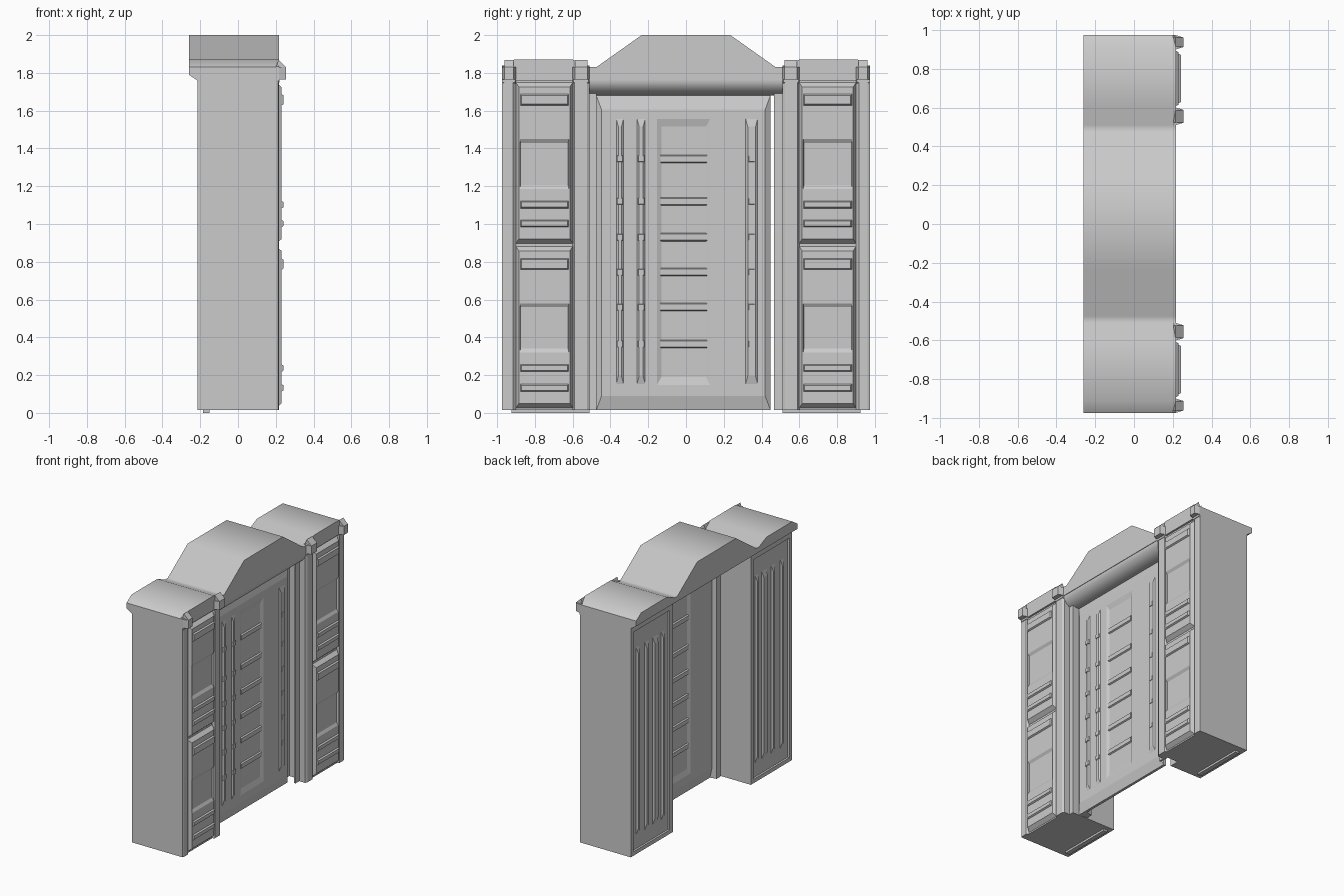
import bpy, bmesh, math
from mathutils import Vector

if "Cube" in bpy.data.objects:
    bpy.data.objects.remove(bpy.data.objects["Cube"])

D = 0.035   # forward shift of the door assembly
Y = 0.973   # half width


def finish(name, bm):
    bmesh.ops.recalc_face_normals(bm, faces=bm.faces)
    me = bpy.data.meshes.new(name)
    bm.to_mesh(me)
    bm.free()
    ob = bpy.data.objects.new(name, me)
    bpy.context.collection.objects.link(ob)
    return ob


def prism(name, pts, offset):
    """Extrude a planar polygon along a vector."""
    bm = bmesh.new()
    f = bm.faces.new([bm.verts.new(p) for p in pts])
    r = bmesh.ops.extrude_face_region(bm, geom=[f])
    bmesh.ops.translate(bm, vec=Vector(offset),
                        verts=[g for g in r['geom'] if isinstance(g, bmesh.types.BMVert)])
    return finish(name, bm)


def block(name, x0, x1, y, z, iy=0.0, iz=0.0):
    """Box from x0 to x1 whose x1 face is inset by iy, iz (chamfered panel)."""
    bm = bmesh.new()
    (y0, y1), (z0, z1) = sorted(y), z
    rings = []
    for x, a, b in ((x0, 0, 0), (x1, iy, iz)):
        rings.append([bm.verts.new(p) for p in ((x, y0 + a, z0 + b), (x, y1 - a, z0 + b),
                                                (x, y1 - a, z1 - b), (x, y0 + a, z1 - b))])
    a, b = rings
    bm.faces.new(a)
    bm.faces.new(b)
    for i in range(4):
        j = (i + 1) % 4
        bm.faces.new((a[i], a[j], b[j], b[i]))
    return finish(name, bm)


def cut(ob, cutter):
    m = ob.modifiers.new("cut", 'BOOLEAN')
    m.operation, m.object, m.solver = 'DIFFERENCE', cutter, 'EXACT'
    dg = bpy.context.evaluated_depsgraph_get()
    me = bpy.data.meshes.new_from_object(ob.evaluated_get(dg))
    ob.modifiers.clear()
    ob.data = me
    bpy.data.objects.remove(cutter)


def smooth(ob):
    bpy.ops.object.select_all(action='DESELECT')
    ob.select_set(True)
    bpy.context.view_layer.objects.active = ob
    bpy.ops.object.shade_smooth_by_angle(angle=math.radians(40))


def rib(name, x0, x1, y, z):
    """Vertical bar with long sloping ends."""
    return block(name, x0, x1, y, z, 0.012, 0.045)


# roof with raised centre gable
half = [(Y, 1.83), (0.91, 1.87), (0.60, 1.87), (0.51, 1.83), (0.475, 1.83), (0.235, 2.0)]
outline = [(Y, 1.79)] + half + [(-y, z) for y, z in reversed(half)] + [(-Y, 1.79)]
smooth(prism("roof", [(-0.26, y, z) for y, z in outline], (0.477, 0, 0)))
prism("roof_cornice", [(-0.215, -Y, 1.76), (0.217, -Y, 1.76), (0.217, -Y, 1.79),
                       (-0.26, -Y, 1.79)], (0, 2 * Y, 0))

# coved lintel over the door
smooth(prism("door_lintel", [(x, -0.51, z) for x, z in
       ((0.213, 1.77), (0.213, 1.75), (0.205, 1.73), (0.19, 1.71), (0.165, 1.692),
        (0.13, 1.682), (0.10, 1.68), (0.03 + D, 1.68), (0.03 + D, 1.77))], (0, 1.02, 0)))

for s, side in ((-1, "left"), (1, "right")):
    # pillar plan with two front posts; right one has a door pocket
    inner = 0.475 if s < 0 else 0.465
    plan = [(-0.215, Y), (0.212, Y), (0.217, 0.96), (0.217, 0.915), (0.202, 0.90),
            (0.202, 0.60), (0.217, 0.59), (0.217, 0.525), (0.207, 0.51), (0.16, 0.51),
            (0.16, inner)]
    if s > 0:
        plan += [(0.145, inner), (0.145, 0.54), (0.055, 0.54), (0.055, inner)]
    plan += [(-0.215, inner)]
    pillar = prism(side + "_pillar", [(x, s * y, 0.015) for x, y in plan], (0, 0, 1.75))
    # recessed ribbed back
    cut(pillar, block("cutter", -0.25, -0.2, (s * 0.505, s * 0.94), (0.045, 1.72)))
    for y, w in ((0.545, 0.04), (0.625, 0.065), (0.74, 0.045), (0.85, 0.04)):
        rib(side + "_back_rib", -0.2, -0.212, (s * y, s * (y + w)), (0.15, 1.58))
    block(side + "_foot", -0.185, -0.15, (s * 0.51, s * 0.925), (0, 0.016))

    # post heads, tapering towards the front
    for y0, y1 in ((0.51, 0.60), (0.90, Y)):
        prism(side + "_post_head", [(0.20, s * y0, 1.765), (0.217, s * y0, 1.765),
              (0.255, s * (y0 + 0.012), 1.765), (0.255, s * (y1 - 0.012), 1.765),
              (0.217, s * y1, 1.765), (0.20, s * y1, 1.765)], (0, 0, 0.065))
        block(side + "_post_neck", 0.20, 0.22, (s * y0, s * y1), (1.74, 1.84), 0.005, 0.01)
        prism(side + "_post_cap", [(0.20, s * (y0 + 0.012), 1.83), (0.255, s * (y0 + 0.012), 1.83),
              (0.215, s * (y0 + 0.012), 1.868)], (0, s * (y1 - y0 - 0.024), 0))

    # two chamfered front panels with a framed recess and bars
    for label, z0, z1, recess, bars in (
            ("upper", 0.89, 1.755, (1.185, 1.45), ((1.625, 1.69), (1.08, 1.125), (0.98, 1.025))),
            ("lower", 0.02, 0.888, (0.32, 0.58), ((0.755, 0.82), (0.215, 0.26), (0.11, 0.155)))):
        p = block(f"{side}_{label}_panel", 0.195, 0.23, (s * 0.595, s * 0.905), (z0, z1), 0.02, 0.03)
        cut(p, block("cutter", 0.2301, 0.218, (s * 0.62, s * 0.88), recess, 0.004, 0.02))
        for b in bars:
            block(f"{side}_{label}_bar", 0.225, 0.241, (s * 0.62, s * 0.88), b, 0.008, 0.009)

# door leaf with chamfered raised faces, ladder recess on both sides
block("door_core", 0.05 + D, 0.07 + D, (-0.475, 0.447), (0.015, 1.76))
rungs = (0.365, 0.56, 0.745, 0.93, 1.12, 1.345)
for label, x0, x1 in (("front", 0.07 + D, 0.09 + D), ("back", 0.05 + D, 0.035 + D)):
    d = 1 if x1 > x0 else -1
    face = block(f"door_{label}_face", x0, x1, (-0.475, 0.447), (0.015, 1.68), 0.028, 0.075)
    cut(face, block("cutter", x1 + d * 0.001, x1 - d * 0.011, (-0.155, 0.13),
                    (0.145, 1.56), 0.025, 0.045))
    for z in rungs:
        block(f"door_{label}_rung", x1 - d * 0.012, x1 - d * 0.001, (-0.135, 0.11),
              (z - 0.022, z + 0.022), 0.0, 0.006)

# vertical door ribs with small blocks
for y0, y1 in ((-0.37, -0.33), (-0.26, -0.215), (0.315, 0.38)):
    rib("door_rib", 0.089 + D, 0.1 + D, (y0, y1), (0.15, 1.56))
    c = (y0 + y1) / 2
    for z in rungs:
        block("door_rib_stud", 0.089 + D, 0.104 + D, (c - 0.018, c + 0.018),
              (z - 0.018, z + 0.018), 0.003, 0.003)

# jamb strip behind the closed edge of the door
block("door_jamb", 0.05 + D, D, (-0.475, -0.41), (0.015, 1.76), 0.01, 0)
